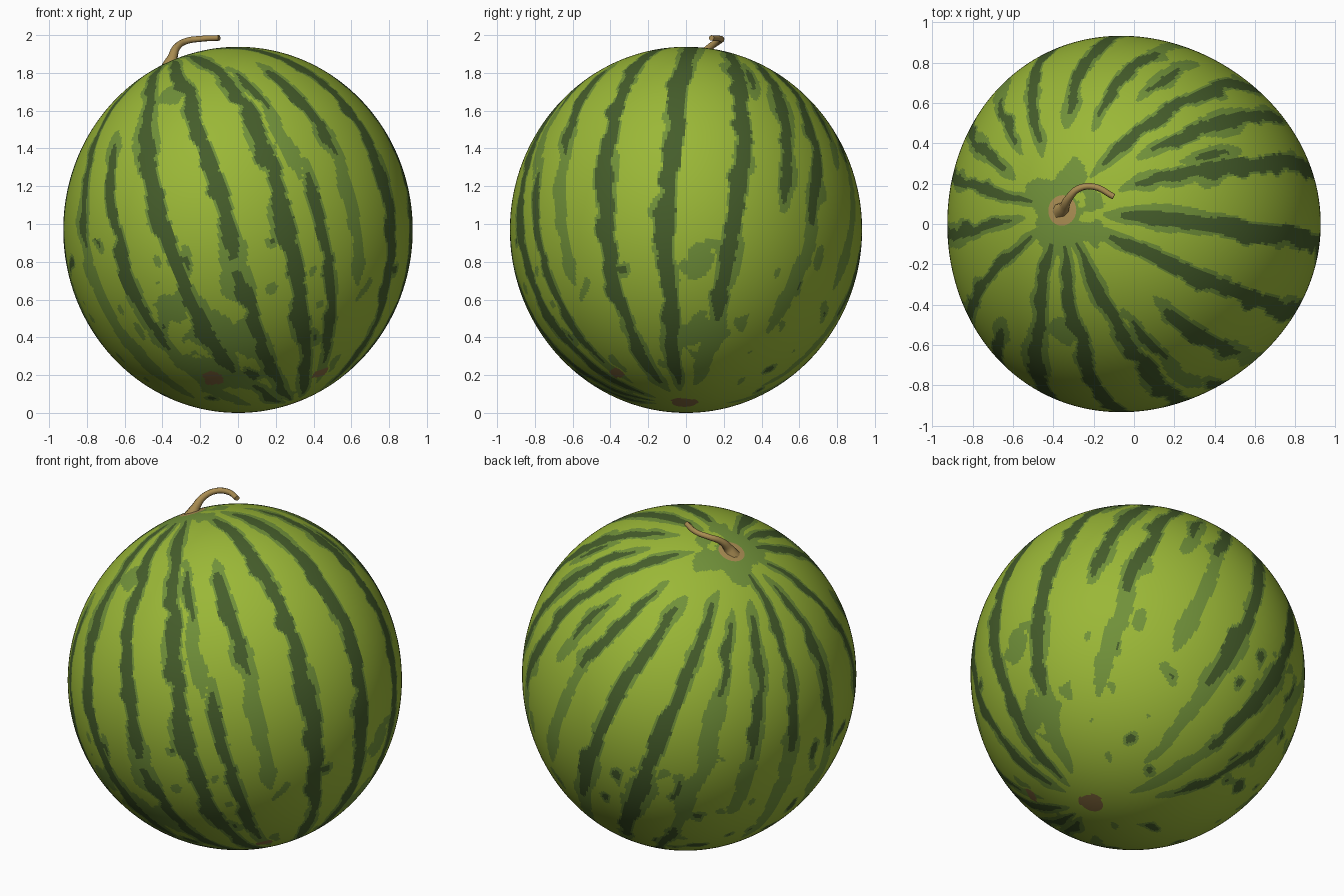
import bpy, math
from mathutils import Vector, noise

if "Cube" in bpy.data.objects:
    bpy.data.objects.remove(bpy.data.objects["Cube"])


def material(name, rgb):
    m = bpy.data.materials.new(name)
    m.diffuse_color = (*rgb, 1)
    m.use_nodes = True
    m.node_tree.nodes["Principled BSDF"].inputs["Base Color"].default_value = m.diffuse_color
    return m


LIGHT, MID, DARK, BROWN, SCAR = range(5)
mats = [material("light green rind", (0.325, 0.475, 0.038)),
        material("mid green halo", (0.165, 0.285, 0.042)),
        material("dark green stripe", (0.060, 0.110, 0.024)),
        material("tan stem", (0.400, 0.265, 0.085)),
        material("brown scar", (0.240, 0.150, 0.050))]

# Rind frame: tilted growth axis, slightly bent towards the blossom end
CENTRE = Vector((0, 0, 0.969))
RADII = Vector((0.925, 0.93, 0.969))
AXIS = Vector((-0.37, 0.07, 0.925)).normalized()
E1 = (Vector((1, 0, 0)) - AXIS * AXIS.x).normalized()
E2 = AXIS.cross(E1)
BEND = Vector((-0.07, 0.06, 0))
SEG, RINGS = 440, 240

# Stripes: angle, start of dark, end of dark, end of halo, half width
STRIPES = [
    (-5, .10, .93, .95, .046), (18, .13, .78, .93, .046),
    (24, .24, .31, .34, .022), (35, .18, .54, .56, .038),
    (49, .10, .56, .78, .038), (62, .26, .36, .42, .026),
    (74, .17, .38, .64, .034), (93, .17, .66, .86, .037),
    (114, .13, .74, .92, .037), (131, .16, .30, .64, .030),
    (131, .62, .84, .88, .032), (148, .14, .42, .56, .034),
    (165, .06, .42, .68, .034), (187, .10, .46, .62, .034),
    (-146, .07, .44, .80, .034), (-129, .27, .68, .88, .034),
    (-111, .06, .78, .84, .046), (-107, .83, .93, .95, .042),
    (-89, .06, .57, .60, .045), (-90, .59, .94, .95, .036),
    (-68, .06, .93, .95, .043), (-61, .22, .33, .48, .026),
    (-58, .47, .84, .90, .032), (-46, .24, .46, .70, .032),
    (-27, .09, .92, .95, .048),
]
# Pale and scarred blotches: position and radius
PALE = [(-.05, -.72, .42, .15), (-.33, -.78, .58, .10), (-.15, -.56, .24, .15),
        (.72, .08, .46, .12), (.90, .07, .80, .10), (-.33, -.55, 1.68, .09)]
SCARS = [(-.14, -.54, .18, .055), (.42, -.36, .21, .05)]
BLOTCHES = [(Vector(b[:3]), b[3], SCAR if b in SCARS else MID) for b in PALE + SCARS]


def rind_point(theta, t):
    phi = math.pi * t
    d = AXIS * math.cos(phi) + (E1 * math.cos(theta) + E2 * math.sin(theta)) * math.sin(phi)
    d = (d + BEND * ((1 - math.cos(phi)) / 2) ** 2).normalized()
    k = 1 / math.sqrt(sum((d[i] / RADII[i]) ** 2 for i in range(3)))
    # fuller flanks on the -x side, flatter on the +x side
    return CENTRE + d * k * (1 - .07 * d.x * d.y * d.y)


def drift(angle):
    # stripes swing a little on their way down, most near the front right
    return -4 - 7 * math.exp(-((angle + 75) / 15) ** 2)


def rind_colour(p, theta, t):
    rough = noise.noise(p * 9)
    fine = noise.noise(p * 21 + Vector((5, 1, 3)))
    broad = noise.noise(p * 4 + Vector((9, 2, 7)))
    s = math.sin(math.pi * t)
    # end caps
    if t < .024:
        return BROWN
    if t > .977 + .008 * rough:
        return SCAR
    colour = LIGHT
    if t < .062 + .05 * rough + .015 * fine:
        colour = MID
    # blotches
    for q, r, c in BLOTCHES:
        d = (p - q).length
        if d < r * (1 + .9 * rough + .4 * fine):
            if c == SCAR:
                return SCAR
            colour = MID
    # loose specks on the lower half
    speck = noise.noise(Vector((p.x * 9, p.y * 9, p.z * 7)) + Vector((2, 8, 4)))
    if p.z < .92 and speck > .40:
        colour = DARK if speck > .56 else MID
    # ragged stripes with a halo
    wobble = .026 * noise.noise(p * 5) + .018 * rough
    ragged = 1 + .50 * rough + .30 * fine
    f = min(1, max(0, (t - .12) / .6))
    for a, t0, t1, t2, w in STRIPES:
        if t < t0 - .03 or t > t2:
            continue
        diff = (theta - math.radians(a + drift(a) * f) + math.pi) % (2 * math.pi) - math.pi
        d = abs(diff * s * .93 + wobble * min(1, s * 1.6))
        if d > .15:
            continue
        half = w * ragged * (.30 + .70 * s)
        taper = min(1, max(0, (t - t0) / .04), max(0, (t1 - t) / .04))
        if t0 < t < t1 and d < half * (.4 + .6 * taper):
            return DARK
        ends = min(1, (t - t0 + .03) / .04, (t2 - t) / .04)
        if d < (half * .85 + .017 + .07 * max(0, broad - .05) * s) * math.sqrt(max(0, ends)):
            colour = MID
    return colour


# Rind: fine polar mesh around the tilted axis, coloured face by face
verts = [rind_point(0, 0)]
for i in range(1, RINGS):
    verts += [rind_point(2 * math.pi * j / SEG, i / RINGS) for j in range(SEG)]
verts.append(rind_point(0, 1))
faces, colours = [], []
for i in range(RINGS):
    for j in range(SEG):
        k = (j + 1) % SEG
        up, low = 1 + (i - 1) * SEG, 1 + i * SEG
        if i == 0:
            f = (0, low + j, low + k)
        elif i == RINGS - 1:
            f = (up + j, len(verts) - 1, up + k)
        else:
            f = (up + j, low + j, low + k, up + k)
        faces.append(f)
        theta, t = 2 * math.pi * (j + .5) / SEG, (i + .5) / RINGS
        colours.append(rind_colour((verts[f[0]] + verts[f[2]]) / 2, theta, t))
mesh = bpy.data.meshes.new("rind")
mesh.from_pydata(verts, [], faces)
for m in mats:
    mesh.materials.append(m)
mesh.polygons.foreach_set("material_index", colours)
mesh.polygons.foreach_set("use_smooth", [True] * len(faces))
mesh.update()
bpy.context.collection.objects.link(bpy.data.objects.new("rind", mesh))

# Stem: tapered bent tube
curve = bpy.data.curves.new("stem", 'CURVE')
curve.dimensions = '3D'
curve.bevel_depth = 0.02
curve.bevel_resolution = 2
curve.use_fill_caps = True
path = [(-.36, .065, 1.83, 2.3), (-.345, .085, 1.885, 1.3), (-.325, .125, 1.935, 1.0),
        (-.275, .175, 1.968, .85), (-.20, .185, 1.980, .8), (-.10, .135, 1.985, .75)]
spline = curve.splines.new('BEZIER')
spline.bezier_points.add(len(path) - 1)
spline.resolution_u = 5
for bp, (x, y, z, r) in zip(spline.bezier_points, path):
    bp.co = (x, y, z)
    bp.radius = r
    bp.handle_left_type = bp.handle_right_type = 'AUTO'
curve.materials.append(mats[BROWN])
bpy.context.collection.objects.link(bpy.data.objects.new("stem", curve))
